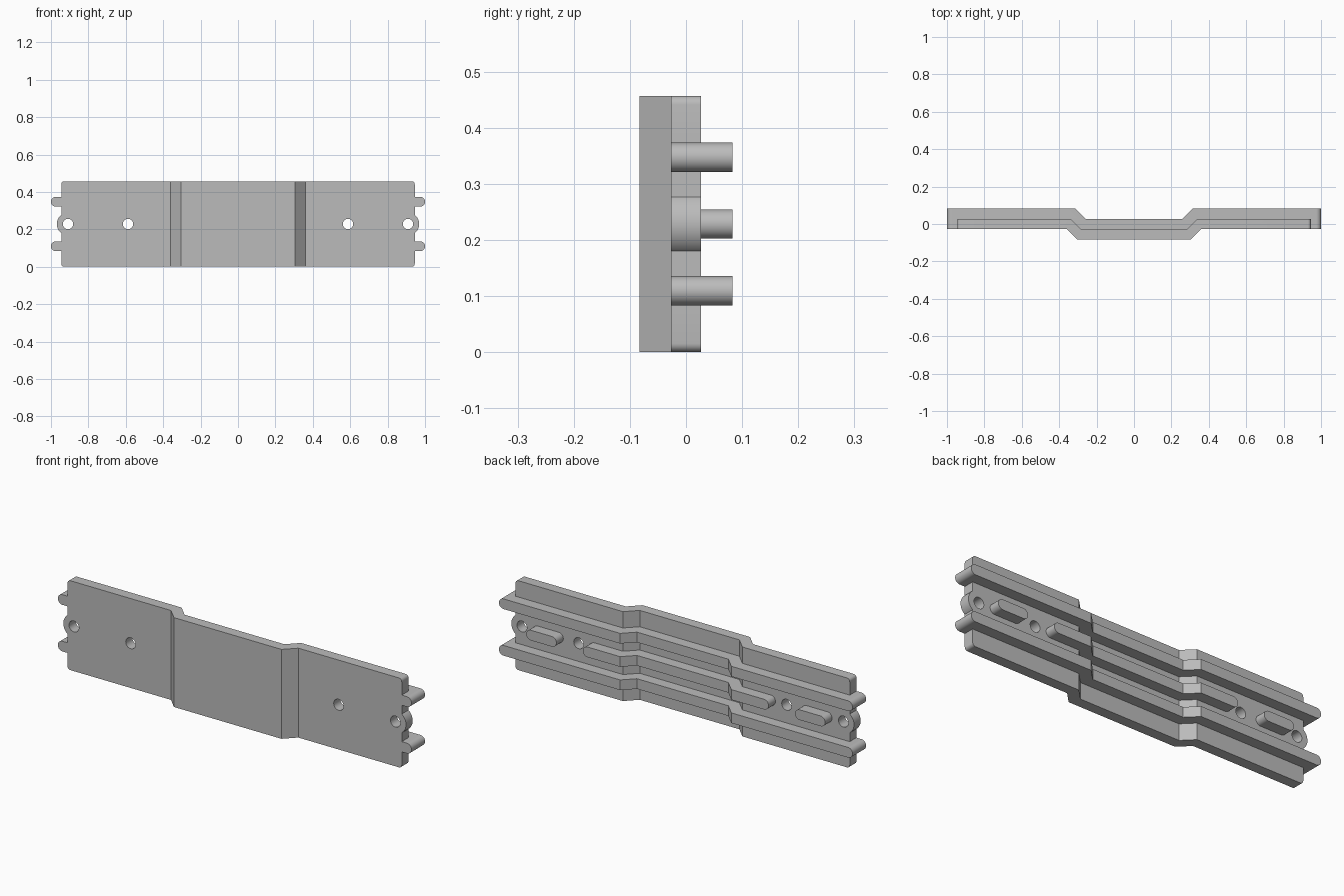
import bpy
import bmesh
from math import sin, cos, pi, tan, radians

cube = bpy.data.objects.get("Cube")
if cube:
    bpy.data.objects.remove(cube, do_unlink=True)

grey = bpy.data.materials.new("plain_grey")
grey.use_nodes = True
colour = (0.5, 0.5, 0.5, 1)
grey.diffuse_color = colour
grey.node_tree.nodes["Principled BSDF"].inputs["Base Color"].default_value = colour

HEIGHT, MID = 0.457, 0.2285
PLATE, FULL = 0.054, 0.11       # plate thickness, thickness including ribs
FRONT, STEP = -0.027, 0.056     # outer front face, forward step of the centre
RIB = 0.026                     # half width of every rib


def prism(name, points, direction):
    """Extrude a closed outline along a vector."""
    bm = bmesh.new()
    face = bm.faces.new([bm.verts.new(p) for p in points])
    grown = bmesh.ops.extrude_face_region(bm, geom=[face])["geom"]
    verts = [v for v in grown if isinstance(v, bmesh.types.BMVert)]
    bmesh.ops.translate(bm, vec=direction, verts=verts)
    bmesh.ops.recalc_face_normals(bm, faces=bm.faces)
    mesh = bpy.data.meshes.new(name)
    bm.to_mesh(mesh)
    bm.free()
    mesh.materials.append(grey)
    ob = bpy.data.objects.new(name, mesh)
    bpy.context.collection.objects.link(ob)
    return ob


def rounded(name, x0, x1, z0, z1, r, steps=12):
    """Rounded rectangle seen from the front, running through the whole depth."""
    corners = [(x1 - r, z1 - r), (x0 + r, z1 - r), (x0 + r, z0 + r), (x1 - r, z0 + r)]
    points = []
    for i, (cx, cz) in enumerate(corners):
        for k in range(steps + 1):
            a = (i + k / steps) * pi / 2
            p = (round(cx + r * cos(a), 5), -0.3, round(cz + r * sin(a), 5))
            if p not in points:
                points.append(p)
    if points[0] == points[-1]:
        points.pop()
    return prism(name, points, (0, 0.6, 0))


def disc(name, x, r):
    return rounded(name, x - r, x + r, MID - r, MID + r, r)


def band(back, front=0):
    """Cranked strip between two offsets from the front face."""
    def line(t):
        s = t * tan(radians(22.5))
        y = FRONT + t
        return [(-1.1, y), (-0.36 + s, y), (-0.304 + s, y - STEP),
                (0.304 - s, y - STEP), (0.36 - s, y), (1.1, y)]
    outline = line(front) + line(back)[::-1]
    return prism("band", [(x, y, -0.2) for x, y in outline], (0, 0, 1))


def combine(target, other, operation):
    mod = target.modifiers.new("cut", "BOOLEAN")
    mod.operation, mod.solver, mod.object = operation, "EXACT", other
    bpy.context.view_layer.objects.active = target
    bpy.ops.object.modifier_apply(modifier=mod.name)
    bpy.data.objects.remove(other, do_unlink=True)


# Cranked plate with rounded corners
body = rounded("cranked_plate", -0.945, 0.945, 0, HEIGHT, 0.016, 6)
combine(body, band(PLATE), "INTERSECT")

# Rounded ears around the end holes
for side in (-1, 1):
    ear = disc("ear", side * 0.909, 0.06)
    combine(ear, band(PLATE), "INTERSECT")
    combine(body, ear, "UNION")

# Two long rails, a centre rib and two short ribs
ribs = [(-1, 1, MID - 0.119, 0), (-1, 1, MID + 0.119, 0),
        (-0.525, 0.525, MID, 0.02),
        (-0.845, -0.675, MID, 0.02), (0.675, 0.845, MID, 0.02)]
for x0, x1, z, start in ribs:
    rib = rounded("rib", x0, x1, z - RIB, z + RIB, RIB)
    combine(rib, band(FULL, start), "INTERSECT")
    combine(body, rib, "UNION")

# Screw holes
for x in (-0.909, -0.588, 0.588, 0.909):
    combine(body, disc("hole", x, 0.028), "DIFFERENCE")

bpy.ops.object.select_all(action="DESELECT")
body.select_set(True)
bpy.context.view_layer.objects.active = body
bpy.ops.object.shade_smooth_by_angle(angle=radians(30))
